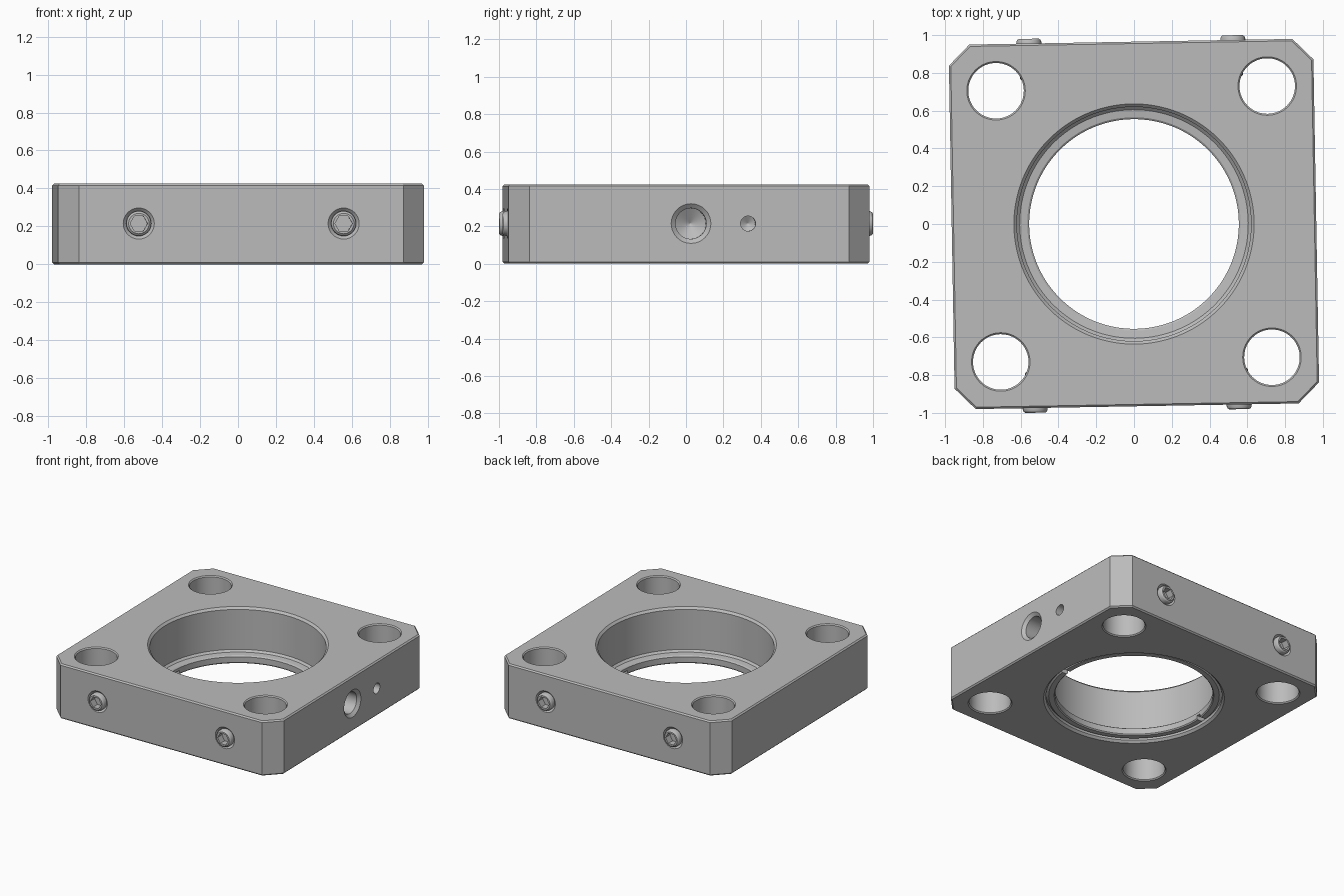
import bpy, bmesh, math
from math import pi, radians, cos, sin
from mathutils import Matrix

cube = bpy.data.objects.get("Cube")
if cube:
    bpy.data.objects.remove(cube, do_unlink=True)

metal = bpy.data.materials.new("grey metal")
metal.use_nodes = True
GREY = (0.5, 0.5, 0.5, 1)
metal.diffuse_color = GREY
metal.node_tree.nodes["Principled BSDF"].inputs["Base Color"].default_value = GREY

HALF, TALL, EDGE, CUT = 0.965, 0.425, 0.01, 0.11
HOLE, MID = 0.718, 0.215
TURN = Matrix.Rotation(radians(1), 4, 'Z')


def finish(name, bm, matrix):
    bmesh.ops.recalc_face_normals(bm, faces=bm.faces)
    mesh = bpy.data.meshes.new(name)
    bm.to_mesh(mesh)
    bm.free()
    mesh.transform(TURN @ matrix)
    mesh.materials.append(metal)
    obj = bpy.data.objects.new(name, mesh)
    bpy.context.collection.objects.link(obj)
    return obj


def loft(name, loops, matrix=Matrix(), closed=False):
    """Skin a stack of point loops; cap both ends, or join last to first."""
    bm = bmesh.new()
    rings = [[bm.verts.new(p) for p in loop] for loop in loops]
    for a, b in zip(rings, rings[1:] + (rings[:1] if closed else [])):
        for i in range(len(a)):
            j = (i + 1) % len(a)
            bm.faces.new((a[i], a[j], b[j], b[i]))
    if not closed:
        bm.faces.new(rings[0])
        bm.faces.new(rings[-1])
    return finish(name, bm, matrix)


def lathe(name, profile, matrix=Matrix(), sides=48, closed=False):
    loops = [[(r * cos(2 * pi * i / sides), r * sin(2 * pi * i / sides), z)
              for i in range(sides)] for r, z in profile]
    return loft(name, loops, matrix, closed)


def carve(target, cutters):
    for cutter in cutters:
        mod = target.modifiers.new("cut", 'BOOLEAN')
        mod.operation, mod.solver, mod.object = 'DIFFERENCE', 'EXACT', cutter
        bpy.context.view_layer.objects.active = target
        bpy.ops.object.modifier_apply(modifier=mod.name)
        bpy.data.objects.remove(cutter, do_unlink=True)


def smooth(obj):
    bpy.ops.object.select_all(action='DESELECT')
    obj.select_set(True)
    bpy.context.view_layer.objects.active = obj
    bpy.ops.object.shade_smooth_by_angle(angle=radians(25))


def octagon(inset, z):
    h = HALF - inset
    c = HALF - CUT - inset * 0.4
    return [(x, y, z) for x, y in ((h, -c), (h, c), (c, h), (-c, h),
                                   (-h, c), (-h, -c), (-c, -h), (c, -h))]


def through(name, r, chamfer, x=0, y=0, sides=64):
    """Through-hole cutter, chamfered at both mouths."""
    profile = [(r + chamfer, -0.05), (r + chamfer, 0), (r, chamfer),
               (r, TALL - chamfer), (r + chamfer, TALL), (r + chamfer, TALL + 0.05)]
    return lathe(name, profile, Matrix.Translation((x, y, 0)), sides)


def outward(angle, along):
    """Frame on a side wall with local z pointing out of the block."""
    return (Matrix.Rotation(angle, 4, 'Z') @ Matrix.Translation((along, -HALF, MID))
            @ Matrix.Rotation(pi / 2, 4, 'X'))


# Block with chamfered corners and softened top and bottom edges
block = loft("block", [octagon(EDGE, 0), octagon(0, EDGE),
                       octagon(0, TALL - EDGE), octagon(EDGE, TALL)])
cutters = [through("bore_cutter", 0.62, 0.016, sides=128)]
cutters += [through("rod_cutter", 0.147, 0.008, sx * HOLE, sy * HOLE)
            for sx in (-1, 1) for sy in (-1, 1)]

# Drilled mounting hole and small pin hole on the right wall
cutters.append(lathe("mount_cutter", [(0.106, 0.05), (0.106, 0), (0.082, -0.02),
                                      (0.082, -0.2), (0.002, -0.25)], outward(pi / 2, 0.01)))
cutters.append(lathe("pin_cutter", [(0.04, 0.05), (0.04, -0.08), (0.002, -0.105)],
                     outward(pi / 2, 0.315), 32))

# Countersunk screw mouths, two on the front and two on the back
places = [(angle, side * 0.54) for angle in (0, pi) for side in (-1, 1)]
for angle, along in places:
    cutters.append(lathe("mouth_cutter", [(0.082, 0.05), (0.082, 0), (0.066, -0.016),
                                          (0.066, -0.19)], outward(angle, along), 32))
carve(block, cutters)
smooth(block)

# Clamp screws with hexagonal sockets, reaching into the rod holes
for angle, along in places:
    frame = outward(angle, along)
    screw = lathe("clamp_screw", [(0.035, -0.2), (0.05, -0.185), (0.05, -0.03), (0.066, -0.02),
                                  (0.066, 0.008), (0.062, 0.018), (0.054, 0.025)], frame, 32)
    carve(screw, [lathe("socket_cutter", [(0.046, 0.06), (0.046, -0.03)], frame, 6)])
    smooth(screw)

# Retaining ring at the foot of the bore, with two spanner slots underneath
ring = lathe("retaining_ring", [(0.555, 0.028), (0.562, 0.02), (0.6, 0.02), (0.6205, 0.04),
                                (0.6205, 0.1), (0.605, 0.085), (0.565, 0.08), (0.555, 0.072)],
             sides=128, closed=True)
slots = []
for angle in (radians(-6), radians(174)):
    bm = bmesh.new()
    bmesh.ops.create_cube(bm, size=1)
    bm.transform(Matrix.Translation((0.6, 0, 0.02)) @ Matrix.Diagonal((0.16, 0.04, 0.06, 1)))
    slots.append(finish("slot_cutter", bm, Matrix.Rotation(angle, 4, 'Z')))
carve(ring, slots)
smooth(ring)
